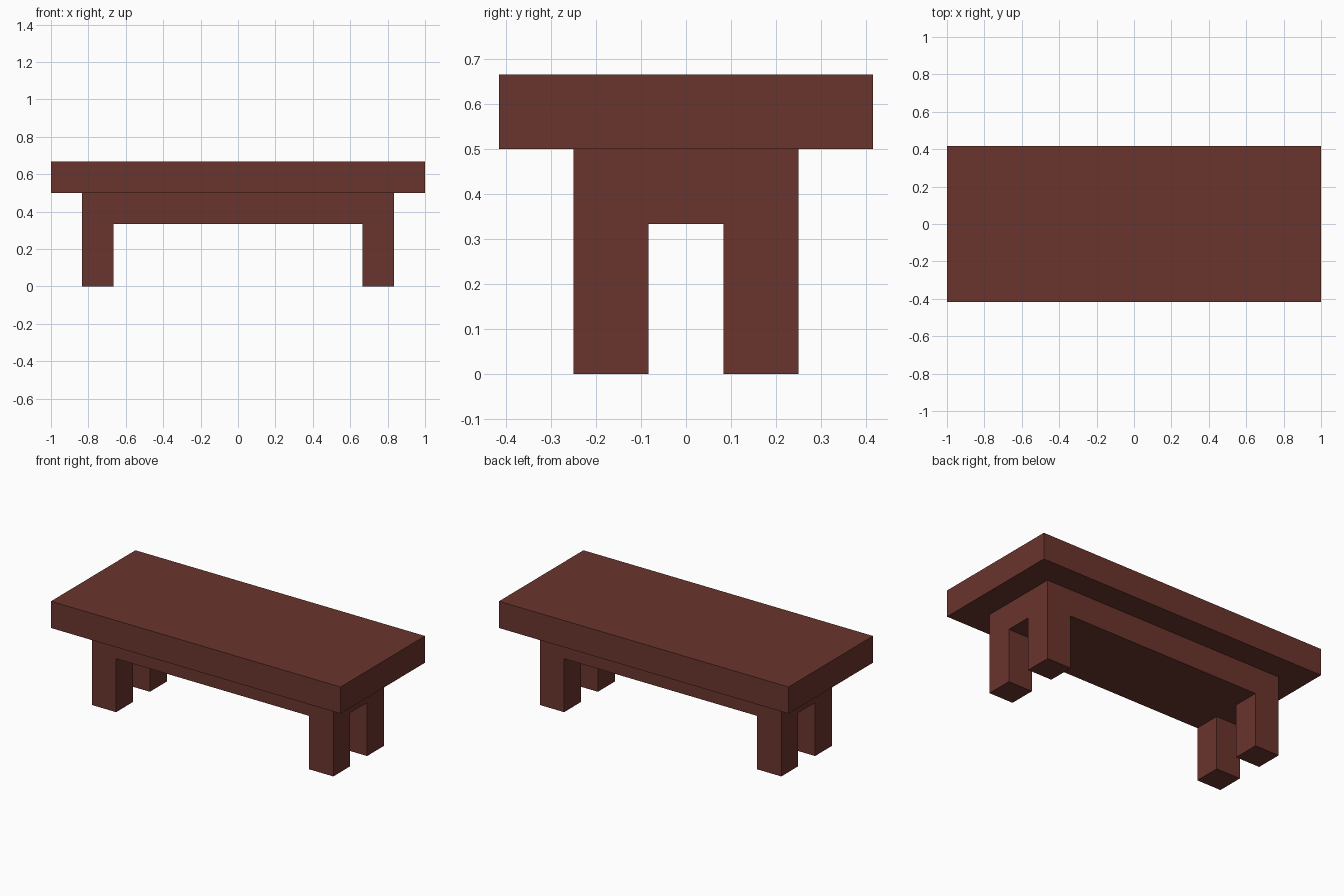
import bpy, bmesh
from mathutils import Matrix, Vector

if "Cube" in bpy.data.objects:
    bpy.data.objects.remove(bpy.data.objects["Cube"])

U = 1 / 6  # everything sits on a one-sixth grid

wood = bpy.data.materials.new("dark red brown wood")
wood.diffuse_color = (0.147, 0.035, 0.026, 1)
wood.use_nodes = True
wood.node_tree.nodes["Principled BSDF"].inputs["Base Color"].default_value = wood.diffuse_color


def box(bm, x, y, z0, z1):
    """Box centred on x and y, given half sizes and a height range."""
    m = Matrix.Translation((0, 0, (z0 + z1) / 2)) @ Matrix.Diagonal((2 * x, 2 * y, z1 - z0, 1))
    bmesh.ops.create_cube(bm, size=1, matrix=m)


def finish(bm, name):
    bmesh.ops.recalc_face_normals(bm, faces=bm.faces)
    mesh = bpy.data.meshes.new(name)
    bm.to_mesh(mesh)
    bm.free()
    mesh.materials.append(wood)
    bpy.context.collection.objects.link(bpy.data.objects.new(name, mesh))


# Table top
bm = bmesh.new()
box(bm, 6 * U, 2.5 * U, 3 * U, 4 * U)
finish(bm, "table_top")

# Base: solid block under the top, with four legs extruded from its corners
bm = bmesh.new()
box(bm, 5 * U, 1.5 * U, 2 * U, 3 * U)
for axis, cut in ((Vector((1, 0, 0)), 4 * U), (Vector((0, 1, 0)), 0.5 * U)):
    for side in (-1, 1):
        bmesh.ops.bisect_plane(bm, geom=bm.verts[:] + bm.edges[:] + bm.faces[:],
                               plane_co=axis * cut * side, plane_no=axis)
bm.normal_update()
corners = []
for f in bm.faces:
    c = f.calc_center_median()
    if f.normal.z < -0.9 and abs(c.x) > 4 * U and abs(c.y) > 0.5 * U:
        corners.append(f)
legs = bmesh.ops.extrude_discrete_faces(bm, faces=corners)["faces"]
for f in legs:
    bmesh.ops.translate(bm, verts=f.verts[:], vec=(0, 0, -2 * U))
finish(bm, "base_with_legs")
